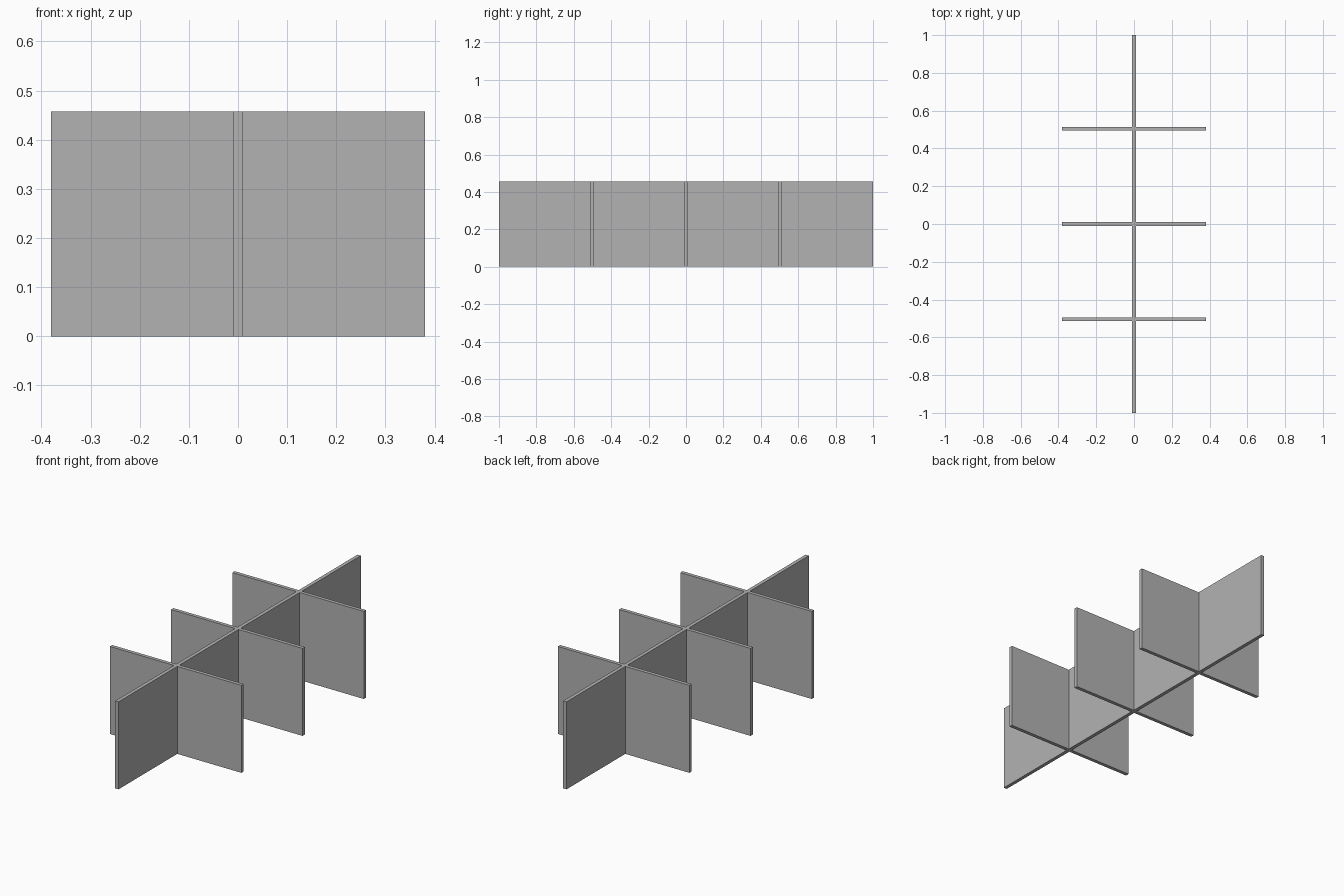
import bpy

cube = bpy.data.objects.get("Cube")
if cube:
    bpy.data.objects.remove(cube, do_unlink=True)

LENGTH, WIDTH, HEIGHT, THICK, SPACING = 2.0, 0.76, 0.457, 0.019, 0.505

grey = bpy.data.materials.new("plain grey")
grey.use_nodes = True
colour = (0.45, 0.45, 0.45, 1)
grey.diffuse_color = colour
grey.node_tree.nodes["Principled BSDF"].inputs["Base Color"].default_value = colour


def panel(name, x, y, size_x, size_y):
    """Upright panel standing on the ground."""
    bpy.ops.mesh.primitive_cube_add(size=1, location=(x, y, HEIGHT / 2))
    obj = bpy.context.object
    obj.name = name
    obj.scale = (size_x, size_y, HEIGHT)
    bpy.ops.object.transform_apply(location=False, rotation=False, scale=True)
    obj.data.materials.append(grey)
    return obj


# Long divider running front to back
panel("long_divider", 0, 0, THICK, LENGTH)

# Cross dividers, each a pair of halves meeting the long divider
half = (WIDTH - THICK) / 2
offset = (THICK + half) / 2
for label, step in (("front", -1), ("middle", 0), ("back", 1)):
    for side, sign in (("left", 1), ("right", -1)):
        panel(f"{label}_cross_divider_{side}", sign * offset, step * SPACING, half, THICK)
